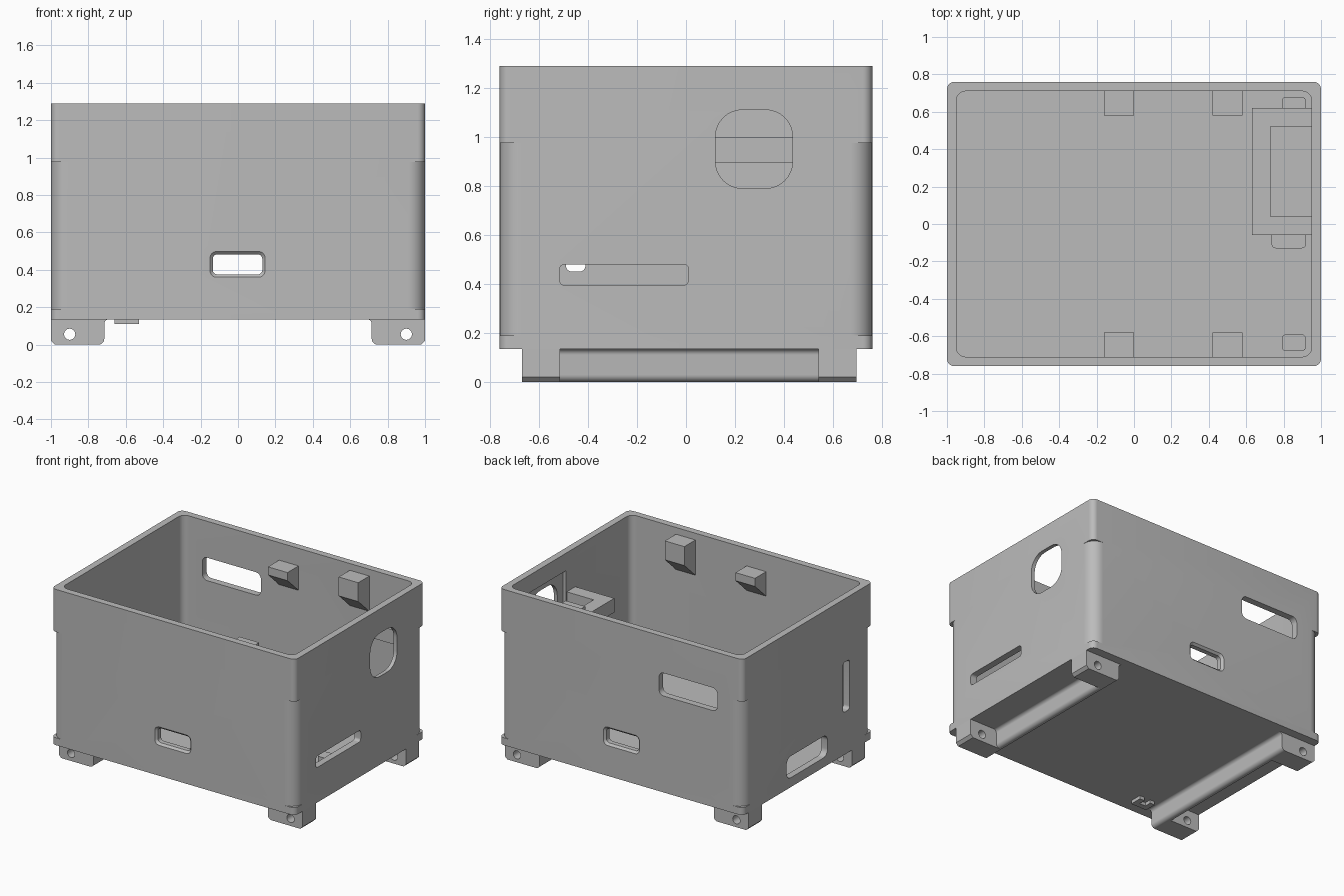
import bpy, bmesh
from math import sin, cos, pi
from mathutils import Vector

cube = bpy.data.objects.get("Cube")
if cube:
    bpy.data.objects.remove(cube, do_unlink=True)

grey = bpy.data.materials.new("plain_grey")
grey.use_nodes = True
grey.diffuse_color = (0.5, 0.5, 0.5, 1)
grey.node_tree.nodes["Principled BSDF"].inputs["Base Color"].default_value = (0.5, 0.5, 0.5, 1)


def arc(cx, cy, r, start, end, n=8):
    return [(cx + r * cos(start + (end - start) * i / n),
             cy + r * sin(start + (end - start) * i / n)) for i in range(n + 1)]


def rounded(u0, u1, v0, v1, r):
    corners = [(u1 - r, v1 - r), (u0 + r, v1 - r), (u0 + r, v0 + r), (u1 - r, v0 + r)]
    pts = []
    for i, (u, v) in enumerate(corners):
        pts += arc(u, v, r, i * pi / 2, (i + 1) * pi / 2)
    return pts


def loft(name, axis, sections):
    """Solid through 2D outlines placed at positions along one axis."""
    place = {"x": lambda t, u, v: (t, u, v),
             "y": lambda t, u, v: (u, t, v),
             "z": lambda t, u, v: (u, v, t)}[axis]
    bm = bmesh.new()
    rings = [[bm.verts.new(place(t, u, v)) for u, v in pts] for t, pts in sections]
    for a, b in zip(rings, rings[1:]):
        for i in range(len(a)):
            j = (i + 1) % len(a)
            bm.faces.new((a[i], a[j], b[j], b[i]))
    bm.faces.new(rings[0])
    bm.faces.new(rings[-1])
    bmesh.ops.recalc_face_normals(bm, faces=bm.faces)
    mesh = bpy.data.meshes.new(name)
    bm.to_mesh(mesh)
    bm.free()
    mesh.materials.append(grey)
    ob = bpy.data.objects.new(name, mesh)
    bpy.context.collection.objects.link(ob)
    return ob


def prism(name, axis, pts, a, b):
    return loft(name, axis, [(a, pts), (b, pts)])


def activate(ob):
    bpy.ops.object.select_all(action="DESELECT")
    ob.select_set(True)
    bpy.context.view_layer.objects.active = ob


def cut(ob, cutter):
    mod = ob.modifiers.new("cut", "BOOLEAN")
    mod.operation = "DIFFERENCE"
    mod.solver = "EXACT"
    mod.object = cutter
    activate(ob)
    bpy.ops.object.modifier_apply(modifier=mod.name)
    bpy.data.objects.remove(cutter, do_unlink=True)


def finish(ob):
    activate(ob)
    bpy.ops.object.shade_smooth_by_angle()


W, D, BASE, TOP, WALL = 1.0, 0.76, 0.135, 1.29, 0.05

# Open box shell
box = prism("box", "z", rounded(-W, W, -D, D, 0.04), BASE, TOP)
cut(box, prism("cavity", "z", rounded(-W + WALL, W - WALL, -D + WALL, D - WALL, 0.05),
               BASE + 0.05, TOP + 0.1))

# Softer corner relief between the top and bottom bands
for sx in (-1, 1):
    for sy in (-1, 1):
        r, e = 0.09, 0.03
        shape = arc(W - r, D - r, r, 0, pi / 2)
        shape += [(W - r, D + e), (W + e, D + e), (W + e, D - r)]
        shape = [(sx * x, sy * y) for x, y in shape]
        cut(box, prism("corner_relief", "z", shape, 0.19, 0.975))

# Small matching slots with flared rims, front and back
for s in (-1, 1):
    slot = rounded(-0.135, 0.13, 0.375, 0.482, 0.025)
    rim = rounded(-0.15, 0.145, 0.36, 0.497, 0.035)
    cut(box, loft("flared_slot", "y", [(s * 0.65, slot), (s * (D - 0.015), slot),
                                       (s * D, rim), (s * (D + 0.05), rim)]))

# Back vent, right hand slots and port, left hand slots
cut(box, prism("back_vent", "y", rounded(-0.79, -0.31, 0.85, 1.02, 0.04), 0.65, 0.85))
cut(box, prism("port_pocket", "x", rounded(0.05, 0.52, 0.74, 1.16, 0.005), 0.9, 0.972))
cut(box, prism("port", "x", rounded(0.12, 0.435, 0.79, 1.11, 0.11), 0.9, 1.1))
cut(box, prism("card_slot", "x", rounded(-0.515, 0.01, 0.395, 0.48, 0.02), 0.9, 1.1))
cut(box, prism("tall_slot", "x", rounded(-0.49, -0.41, 0.45, 0.82, 0.025), -1.1, -0.9))
cut(box, prism("low_slot", "x", rounded(-0.23, 0.25, 0.205, 0.365, 0.05), -1.1, -0.9))
finish(box)

# Wedge shaped lid supports inside the front and back walls
for side, s in (("front", -1), ("back", 1)):
    for name, x0, top in (("low", -0.16, 1.16), ("high", 0.42, 1.24)):
        wedge = [(s * 0.73, top), (s * 0.58, top), (s * 0.58, 1.1), (s * 0.73, 0.96)]
        finish(prism(f"{side}_{name}_lid_support", "x", wedge, x0, x0 + 0.16))

# C shaped bracket around the port
c_shape = [(0.96, -0.06), (0.63, -0.06), (0.63, 0.62), (0.96, 0.62),
           (0.96, 0.52), (0.73, 0.52), (0.73, 0.04), (0.96, 0.04)]
finish(prism("port_bracket", "z", c_shape, 0.895, 1.0))

# Low posts on the floor
for name, x0, y0, y1 in (("front_post", 0.79, -0.68, -0.59), ("back_post", 0.79, 0.59, 0.68),
                         ("middle_post", 0.735, -0.13, -0.04)):
    finish(prism(name, "z", rounded(x0, 0.92, y0, y1, 0.025), 0.18, 0.27))

# Feet: two end blocks with a thin rail between them on each side
R, Z = 0.03, BASE
inner = [(0.745, 0)] + arc(0.745, R, R, 1.5 * pi, pi)[1:]
inner += arc(0.69, 0.11, 0.025, 0, pi / 2) + [(0.69, Z + 0.005)]
block = inner + [(1.0, Z + 0.005), (1.0, 0.02), (0.98, 0)]
rail = inner + [(0.8, Z + 0.005)] + arc(0.8, 0.11, 0.025, pi / 2, pi)
rail += arc(0.745, R, R, 0, -pi / 2)[:-1]
for side, s in (("left", 1), ("right", -1)):
    def flip(pts):
        return [(s * x, z) for x, z in pts]
    for end, y0, y1 in (("front", -0.67, -0.515), ("back", 0.54, 0.695)):
        foot = prism(f"{side}_{end}_foot", "y", flip(block), y0, y1)
        cut(foot, prism("bolt_hole", "y", arc(s * 0.9, 0.055, 0.03, 0, 2 * pi, 24)[:-1],
                        y0 - 0.1, y1 + 0.1))
        finish(foot)
    finish(prism(f"{side}_foot_rail", "y", flip(rail), -0.516, 0.541))

# Small U shaped catch under the floor
u_shape = [(-0.66, -0.66), (-0.53, -0.66), (-0.53, -0.57), (-0.57, -0.57),
           (-0.57, -0.62), (-0.62, -0.62), (-0.62, -0.57), (-0.66, -0.57)]
finish(prism("under_floor_catch", "z", u_shape, 0.11, 0.14))
